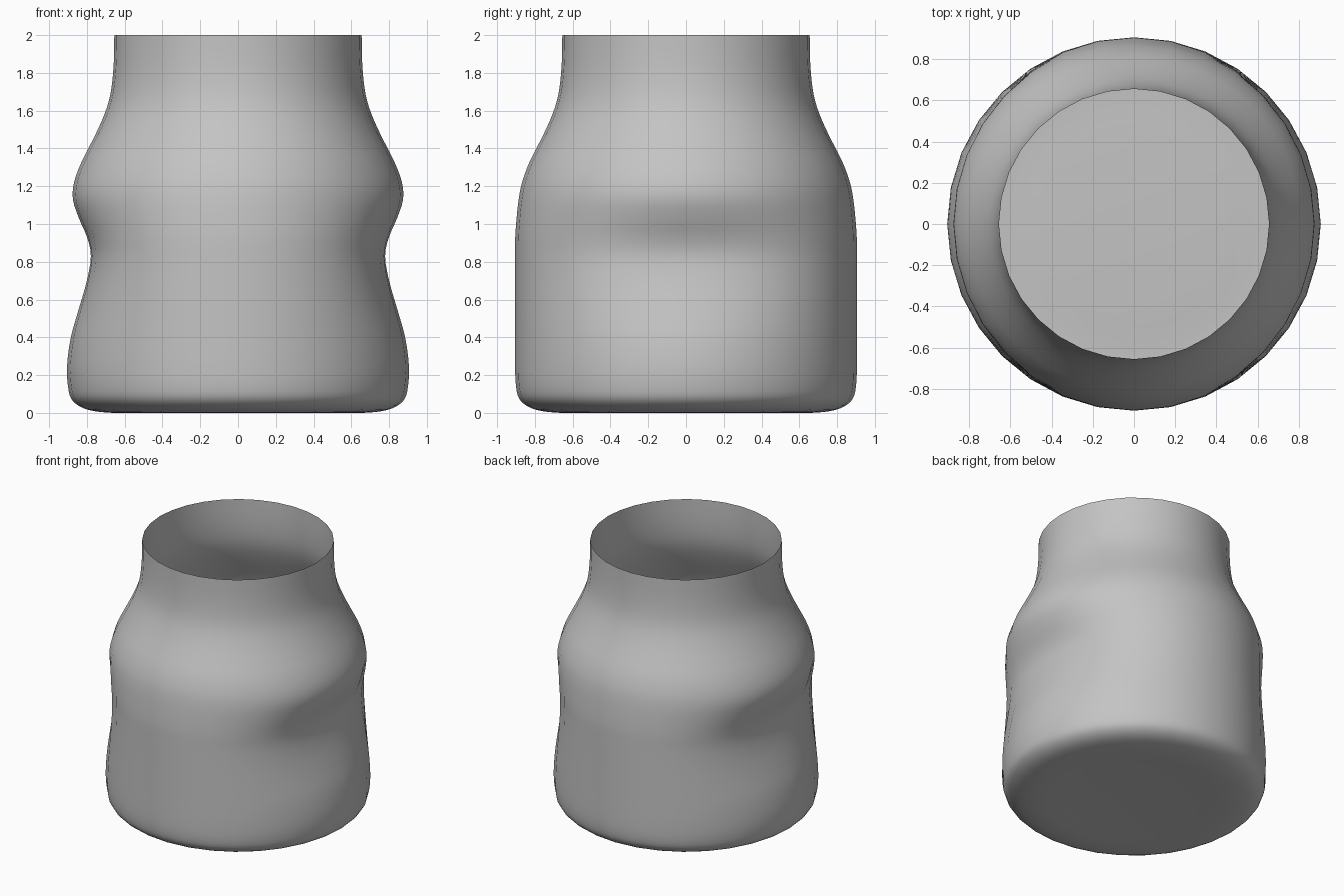
import bpy
import bmesh
from math import cos, sin, tau

cube = bpy.data.objects.get("Cube")
if cube:
    bpy.data.objects.remove(cube, do_unlink=True)

SIDES = 32
STEPS = 3

# Bottle outline: height, radius towards front/back, depth of the side grip dent
OUTLINE = [
    (0.006, 0.45, 0), (0.0, 0.62, 0), (0.005, 0.73, 0), (0.025, 0.82, 0),
    (0.07, 0.88, 0), (0.14, 0.90, 0), (0.25, 0.905, 0), (0.40, 0.905, 0.02),
    (0.55, 0.905, 0.062), (0.70, 0.905, 0.105), (0.83, 0.905, 0.126),
    (0.93, 0.904, 0.105), (1.03, 0.897, 0.055), (1.13, 0.886, 0.012),
    (1.22, 0.868, 0), (1.32, 0.832, 0), (1.42, 0.782, 0), (1.52, 0.733, 0),
    (1.62, 0.693, 0), (1.72, 0.67, 0), (1.85, 0.658, 0), (2.0, 0.655, 0),
]


def smooth_path(points, steps):
    """Smooth curve through the points."""
    pts = [points[0], *points, points[-1]]
    path = []
    for a, b, c, d in zip(pts, pts[1:], pts[2:], pts[3:]):
        for i in range(steps):
            t = i / steps
            path.append([q + 0.5 * t * (r - p + t * (2 * p - 5 * q + 4 * r - s
                         + t * (3 * (q - r) + s - p)))
                         for p, q, r, s in zip(a, b, c, d)])
    path.append(points[-1])
    return path


def make_material(name, colour):
    mat = bpy.data.materials.new(name)
    mat.use_nodes = True
    mat.diffuse_color = colour
    mat.node_tree.nodes["Principled BSDF"].inputs["Base Color"].default_value = colour
    return mat


# Open-topped shell, with a grip dent fading around the left and right sides
bm = bmesh.new()
rings = []
for z, radius, dent in smooth_path(OUTLINE, STEPS):
    ring = []
    for i in range(SIDES):
        angle = tau * i / SIDES
        r = radius - dent * cos(angle) ** 4
        ring.append(bm.verts.new((r * cos(angle), r * sin(angle), max(z, 0))))
    rings.append(ring)

for low, high in zip(rings, rings[1:]):
    for i in range(SIDES):
        j = (i + 1) % SIDES
        bm.faces.new((low[i], low[j], high[j], high[i]))

# Closed base
centre = bm.verts.new((0, 0, 0.01))
for i in range(SIDES):
    bm.faces.new((centre, rings[0][(i + 1) % SIDES], rings[0][i]))

mesh = bpy.data.meshes.new("bottle_body")
bm.to_mesh(mesh)
bm.free()
body = bpy.data.objects.new("bottle_body", mesh)
bpy.context.collection.objects.link(body)
mesh.materials.append(make_material("plain grey", (0.55, 0.55, 0.55, 1)))
mesh.shade_smooth()
